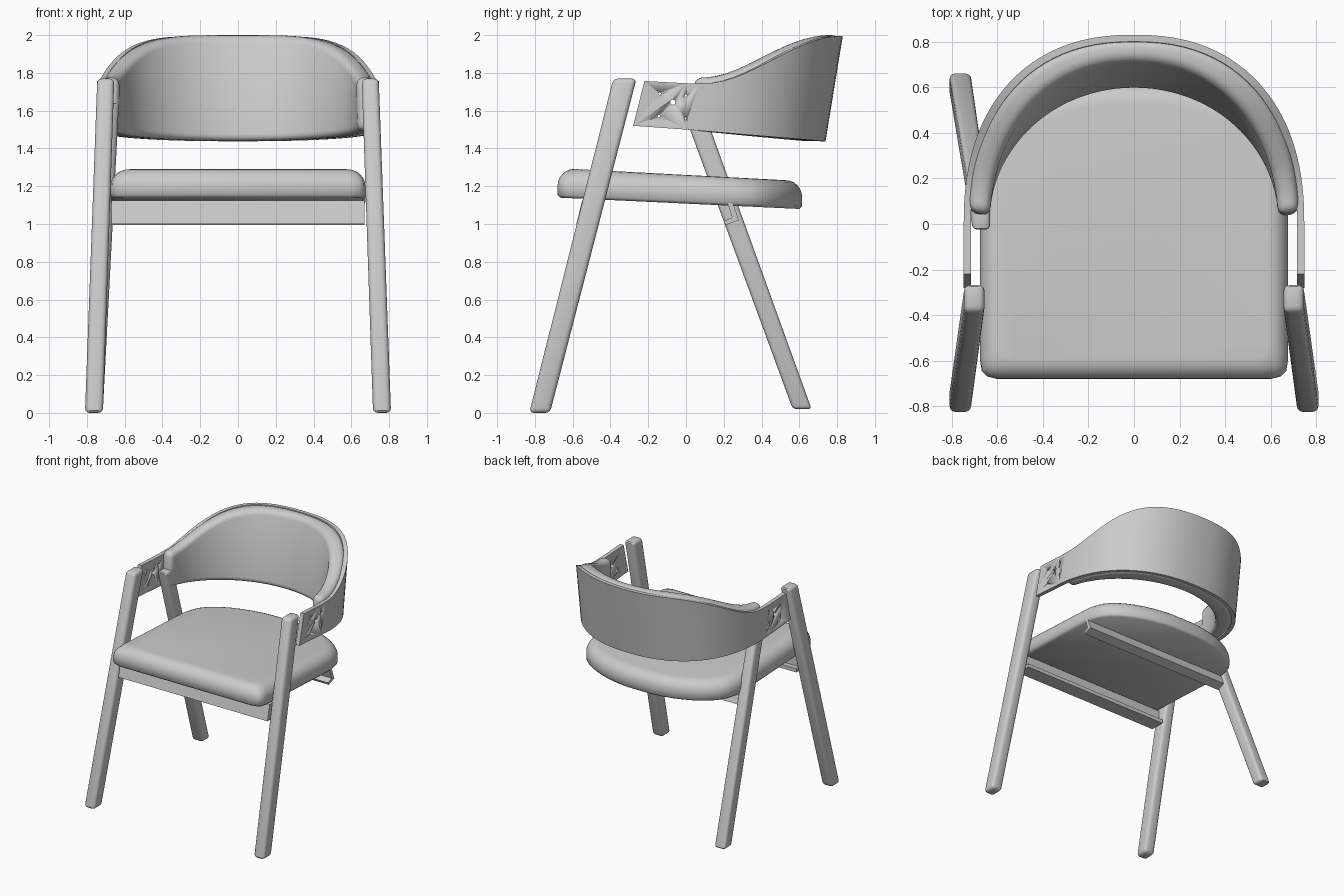
import bpy, bmesh, math
from mathutils import Vector

if "Cube" in bpy.data.objects:
    bpy.data.objects.remove(bpy.data.objects["Cube"])

GREY = (0.6, 0.6, 0.6, 1)
mat = bpy.data.materials.new("light_grey")
mat.use_nodes = True
mat.diffuse_color = GREY
mat.node_tree.nodes["Principled BSDF"].inputs["Base Color"].default_value = GREY


def activate(ob):
    bpy.ops.object.select_all(action="DESELECT")
    ob.select_set(True)
    bpy.context.view_layer.objects.active = ob


def loft(name, rings, bevel=0, segments=3, angle=35):
    """Skin a list of closed rings, cap both ends, round the sharp edges."""
    bm = bmesh.new()
    loops = [[bm.verts.new(p) for p in ring] for ring in rings]
    n = len(loops[0])
    for a, b in zip(loops, loops[1:]):
        for i in range(n):
            j = (i + 1) % n
            bm.faces.new((a[i], a[j], b[j], b[i]))
    bm.faces.new(loops[0])
    bm.faces.new(loops[-1])
    bmesh.ops.recalc_face_normals(bm, faces=bm.faces)
    me = bpy.data.meshes.new(name)
    bm.to_mesh(me)
    bm.free()
    me.materials.append(mat)
    ob = bpy.data.objects.new(name, me)
    bpy.context.collection.objects.link(ob)
    activate(ob)
    if bevel:
        mod = ob.modifiers.new("round", "BEVEL")
        mod.width, mod.segments = bevel, segments
        mod.limit_method, mod.angle_limit = "ANGLE", math.radians(40)
        bpy.ops.object.modifier_apply(modifier="round")
    bpy.ops.object.shade_smooth_by_angle(angle=math.radians(angle))
    return ob


def rect(x, y, z):
    return [(x[0], y[0], z), (x[1], y[0], z), (x[1], y[1], z), (x[0], y[1], z)]


def mirrored(rings):
    return [[(-x, y, z) for x, y, z in r] for r in rings]


# Front legs, splayed outwards and forwards
front = [rect((0.715, 0.81), (-0.83, -0.72), 0.0),
         rect((0.655, 0.745), (-0.385, -0.262), 1.77)]
loft("front_leg_left", front, 0.025)
loft("front_leg_right", mirrored(front), 0.025)

# Single rear leg on the right side
rear = [rect((0.715, 0.81), (0.565, 0.665), 0.02),
        rect((0.63, 0.71), (-0.03, 0.08), 1.64)]
loft("rear_leg_right", mirrored(rear), 0.02)


# Plan curve and top height of the wrap-around back
def plan(a, rx, ry, n):
    c, s = math.cos(a), math.sin(a)
    return math.copysign(abs(c) ** (2 / n) * rx, c), max(s, 0) ** (2 / n) * ry


def rise(y):
    t = min(max((y - 0.1) / 0.72, 0), 1)
    return t * t * (3 - 2 * t)


def floor_z(y):
    return 1.5 - 0.075 * y


LEAN = 0.89   # the lower edge sits further forward than the upper edge


# Thin outer shell with straight arm plates
def shell_ring(outer, inner):
    (ox, oy), (ix, iy) = outer, inner
    top = 1.745 + 0.25 * rise(oy)
    return [(ox, oy, top), (ox, oy * LEAN, floor_z(oy)),
            (ix, iy * LEAN, floor_z(oy)), (ix, iy, top)]


def plate_end(sign):
    return [(sign * x, y, z) for x, y, z in
            ((0.747, -0.22, 1.757), (0.747, -0.28, 1.52),
             (0.715, -0.28, 1.52), (0.715, -0.22, 1.757))]


STEPS = 48
rings = [plate_end(1)]
for i in range(STEPS + 1):
    a = math.pi * i / STEPS
    rings.append(shell_ring(plan(a, 0.747, 0.83, 2.3), plan(a, 0.715, 0.8, 2.3)))
rings.append(plate_end(-1))
shell = loft("back_shell", rings)

# Screw holes through both arm plates
for y, z, r in ((-0.07, 1.645, 0.014), (-0.14, 1.69, 0.007), (-0.145, 1.57, 0.007),
                (0.0, 1.68, 0.007), (0.0, 1.56, 0.007)):
    ring = [(y + r * math.cos(k * math.tau / 12), z + r * math.sin(k * math.tau / 12))
            for k in range(12)]
    cutter = loft("hole_cutter", [[(x, p, q) for p, q in ring] for x in (-1, 1)])
    cutter.hide_render = True
    activate(shell)
    mod = shell.modifiers.new("hole", "BOOLEAN")
    mod.operation, mod.object, mod.solver = "DIFFERENCE", cutter, "EXACT"
    bpy.ops.object.modifier_apply(modifier="hole")
    bpy.data.objects.remove(cutter)

# Upholstered pad inside the shell, thicker towards the bottom
rings = []
for i in range(STEPS + 1):
    a = 0.045 + (math.pi - 0.09) * i / STEPS
    ox, oy = plan(a, 0.725, 0.81, 2.3)
    tx, ty = plan(a, 0.63, 0.715, 2.15)
    bx, by = plan(a, 0.635, 0.59, 2.0)
    top, low = 1.775 + 0.225 * rise(oy), floor_z(oy)
    rings.append([(ox, oy, top), (ox, oy * LEAN, low), (bx, by, low), (tx, ty, top)])
loft("back_pad", rings, 0.04, 4, 50)

# Seat cushion: straight sides, curved rear, rounded upper rim, slight tilt
half = [(0.6, -0.68), (0.645, -0.668), (0.668, -0.645), (0.675, -0.6),
        (0.675, 0.1), (0.672, 0.25)]
half += [(0.66 * math.cos(a), 0.28 + 0.34 * math.sin(a))
         for a in (math.radians(8 * k) for k in range(1, 11))]
outline = half + [(-x, y) for x, y in reversed(half)]


def seat_ring(inset, height):
    k = 1 - inset / 0.675
    return [(x * k, (y + 0.03) * k - 0.03, 1.108 - 0.046 * y + height)
            for x, y in outline]


R = 0.09
rings = [seat_ring(0.015, 0), seat_ring(0, 0.015)]
for k in range(7):
    a = math.radians(15 * k)
    rings.append(seat_ring(R * (1 - math.cos(a)), 0.062 + R * math.sin(a)))
loft("seat_cushion", rings, angle=50)

# Rails under the seat, extruded across from side profiles
profiles = {
    "front_rail": ((-0.55, 1.125), (-0.5, 1.125), (-0.5, 1.03), (-0.46, 1.03),
                   (-0.46, 1.0), (-0.58, 1.0)),
    "rear_rail": ((0.15, 1.14), (0.24, 1.135), (0.28, 1.02), (0.21, 0.995),
                  (0.2, 1.015), (0.245, 1.035), (0.22, 1.11), (0.16, 1.115)),
}
for name, profile in profiles.items():
    loft(name, [[(x, y, z) for y, z in profile] for x in (-0.67, 0.67)])
